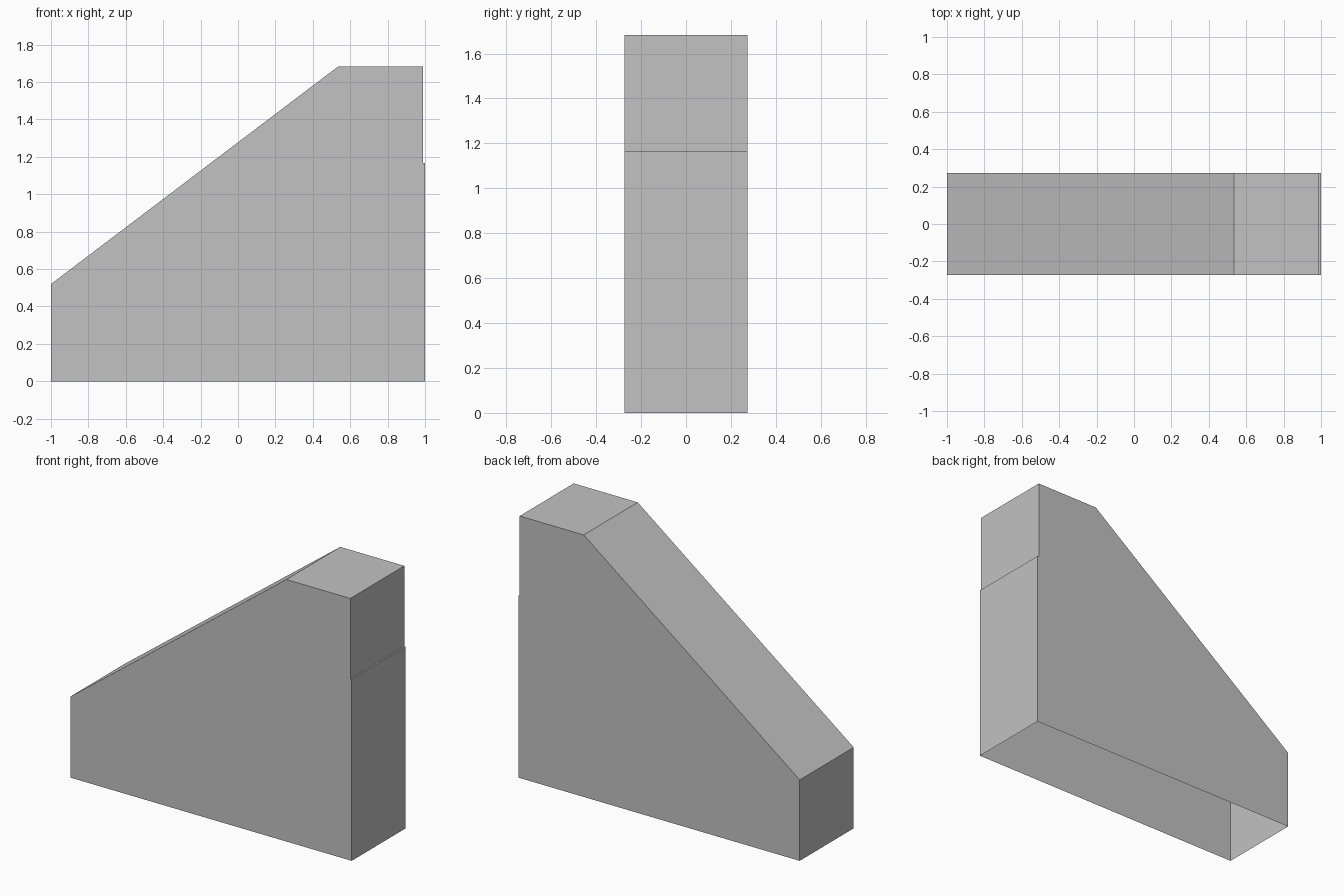
import bpy
import bmesh

default = bpy.data.objects.get("Cube")
if default:
    bpy.data.objects.remove(default, do_unlink=True)

HALF_DEPTH = 0.274

grey = bpy.data.materials.new("plain grey")
grey.use_nodes = True
colour = (0.54, 0.54, 0.54, 1)
grey.diffuse_color = colour
grey.node_tree.nodes["Principled BSDF"].inputs["Base Color"].default_value = colour


def hollow_panel_part(name, profile, walls):
    """Two matching side panels joined by walls along the chosen profile edges."""
    bm = bmesh.new()
    front = [bm.verts.new((x, -HALF_DEPTH, z)) for x, z in profile]
    back = [bm.verts.new((x, HALF_DEPTH, z)) for x, z in profile]
    bm.faces.new(front)
    bm.faces.new(back[::-1])
    for i in walls:
        j = (i + 1) % len(profile)
        bm.faces.new((front[j], front[i], back[i], back[j]))
    mesh = bpy.data.meshes.new(name)
    bm.to_mesh(mesh)
    bm.free()
    mesh.materials.append(grey)
    obj = bpy.data.objects.new(name, mesh)
    bpy.context.collection.objects.link(obj)
    return obj


# Triangular lower casing, open underneath, with a narrow ledge on its tall end
hollow_panel_part(
    "lower_casing",
    [(-1, 0), (1, 0), (1, 1.167), (0.99, 1.167), (0.535, 1.167)],
    walls=(1, 2),
)

# Sloping upper casing with its flat landing
hollow_panel_part(
    "sloping_top_casing",
    [(-1, 0), (0.535, 1.167), (0.99, 1.167), (0.99, 1.683), (0.535, 1.683), (-1, 0.52)],
    walls=(2, 3, 4, 5),
)
